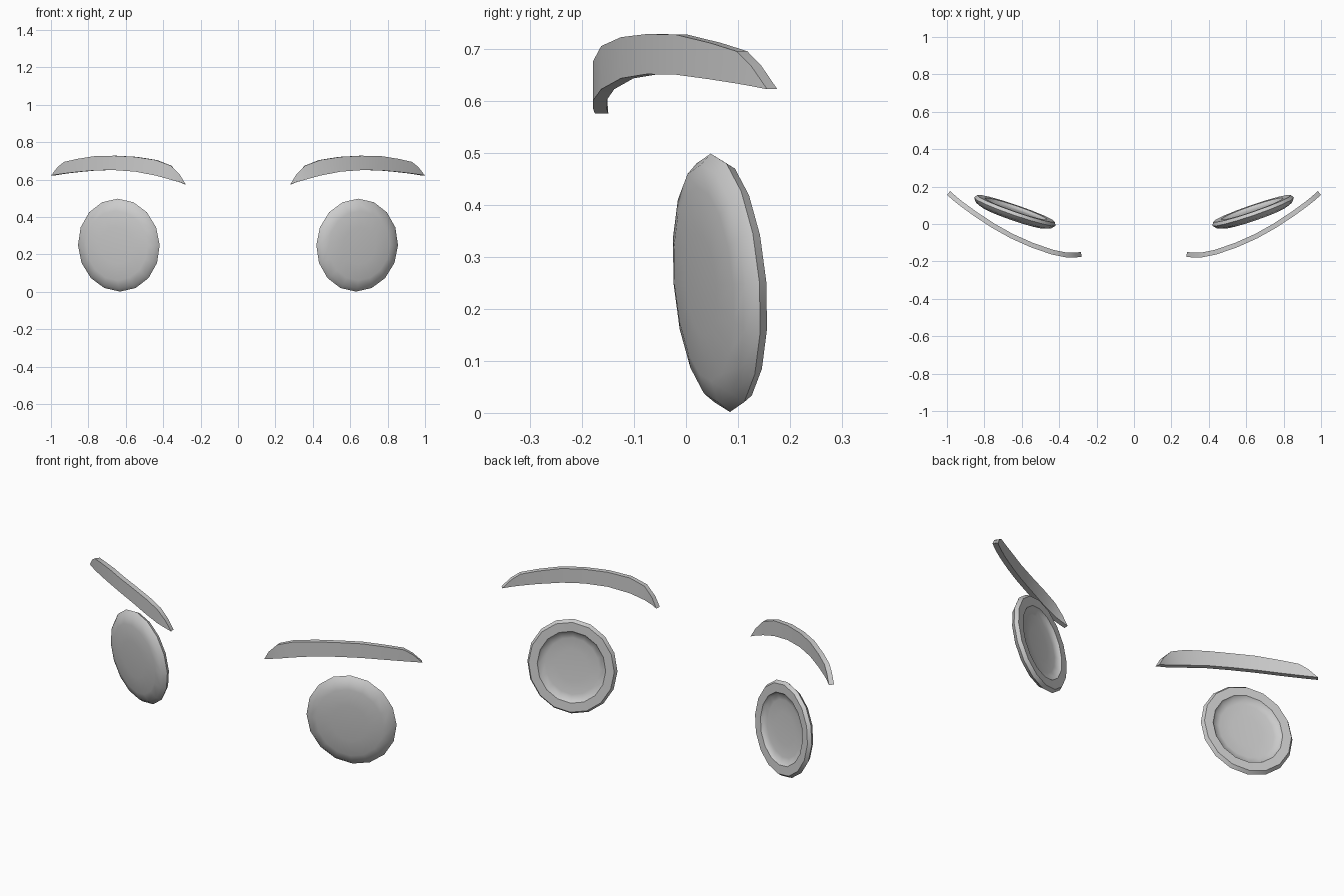
import bpy, bmesh, math
from mathutils import Matrix, Vector

if "Cube" in bpy.data.objects:
    bpy.data.objects.remove(bpy.data.objects["Cube"], do_unlink=True)

grey = bpy.data.materials.new("plain_grey")
grey.use_nodes = True
grey.diffuse_color = (0.6, 0.6, 0.6, 1)
grey.node_tree.nodes["Principled BSDF"].inputs["Base Color"].default_value = (0.6, 0.6, 0.6, 1)


def finish(bm, name, side, angle):
    """Flip to the wanted side, clean up and shade."""
    bm.transform(Matrix.Diagonal((side, 1, 1, 1)))
    bmesh.ops.remove_doubles(bm, verts=bm.verts, dist=0.0005)
    bmesh.ops.recalc_face_normals(bm, faces=bm.faces)
    mesh = bpy.data.meshes.new(name)
    bm.to_mesh(mesh)
    bm.free()
    mesh.materials.append(grey)
    obj = bpy.data.objects.new(name, mesh)
    bpy.context.collection.objects.link(obj)
    bpy.ops.object.select_all(action='DESELECT')
    obj.select_set(True)
    bpy.context.view_layer.objects.active = obj
    bpy.ops.object.shade_smooth_by_angle(angle=math.radians(angle))


def bridge(bm, a, b):
    """Quads between two closed rings of vertices."""
    n = len(a)
    for i in range(n):
        j = (i + 1) % n
        bm.faces.new((a[i], a[j], b[j], b[i]))


# Eye section from front centre, over the rim, to the hollow back: radius, depth
EYE = [(0.4, 0.058), (0.75, 0.052), (0.92, 0.04), (1, 0.018), (0.95, 0),
       (0.76, 0.001), (0.72, 0.013), (0.6, 0.019), (0.35, 0.022)]
SIDES = 16


def eye(name, side):
    bm = bmesh.new()
    rings = []
    for r, d in EYE:
        ring = []
        for i in range(SIDES):
            t = math.tau * i / SIDES
            ring.append(bm.verts.new((0.231 * r * math.cos(t), 0.018 - d,
                                      0.249 * r * math.sin(t))))
        rings.append(ring)
    for a, b in zip(rings, rings[1:]):
        bridge(bm, a, b)
    # Domed cap in front, shallow bowl behind
    for ring, d in ((rings[0], 0.06), (rings[-1], 0.023)):
        tip = bm.verts.new((0, 0.018 - d, 0))
        for i in range(SIDES):
            bm.faces.new((ring[i], ring[(i + 1) % SIDES], tip))
    # Lean the top forward and turn the front outward
    bm.transform(Matrix.Translation((0.637, 0.066, 0.25))
                 @ Matrix.Rotation(math.radians(19), 4, 'Z')
                 @ Matrix.Rotation(math.radians(4.5), 4, 'X'))
    finish(bm, name, side, 45)


# Brow stations from inner to outer tip: x, front y, lower z, upper z
BROW = [(0.28, -0.175, 0.575, 0.575), (0.31, -0.179, 0.586, 0.625),
        (0.36, -0.179, 0.6, 0.675), (0.44, -0.163, 0.622, 0.705),
        (0.55, -0.125, 0.643, 0.722), (0.66, -0.076, 0.651, 0.728),
        (0.76, -0.02, 0.65, 0.727), (0.86, 0.046, 0.641, 0.711),
        (0.93, 0.097, 0.633, 0.695), (0.965, 0.125, 0.628, 0.667),
        (1, 0.156, 0.622, 0.622)]


def brow(name, side):
    bm = bmesh.new()
    rings = []
    for i, (x, y, lo, hi) in enumerate(BROW):
        p, q = BROW[max(i - 1, 0)], BROW[min(i + 1, len(BROW) - 1)]
        along = Vector((q[0] - p[0], q[1] - p[1])).normalized()
        bx, by = x - along.y * 0.026, y + along.x * 0.026
        rings.append([bm.verts.new(c) for c in
                      ((x, y, lo), (x, y, hi), (bx, by, hi), (bx, by, lo))])
    for a, b in zip(rings, rings[1:]):
        bridge(bm, a, b)
    finish(bm, name, side, 30)


for label, side in (("left", 1), ("right", -1)):
    eye(label + "_eye", side)
    brow(label + "_eyebrow", side)
